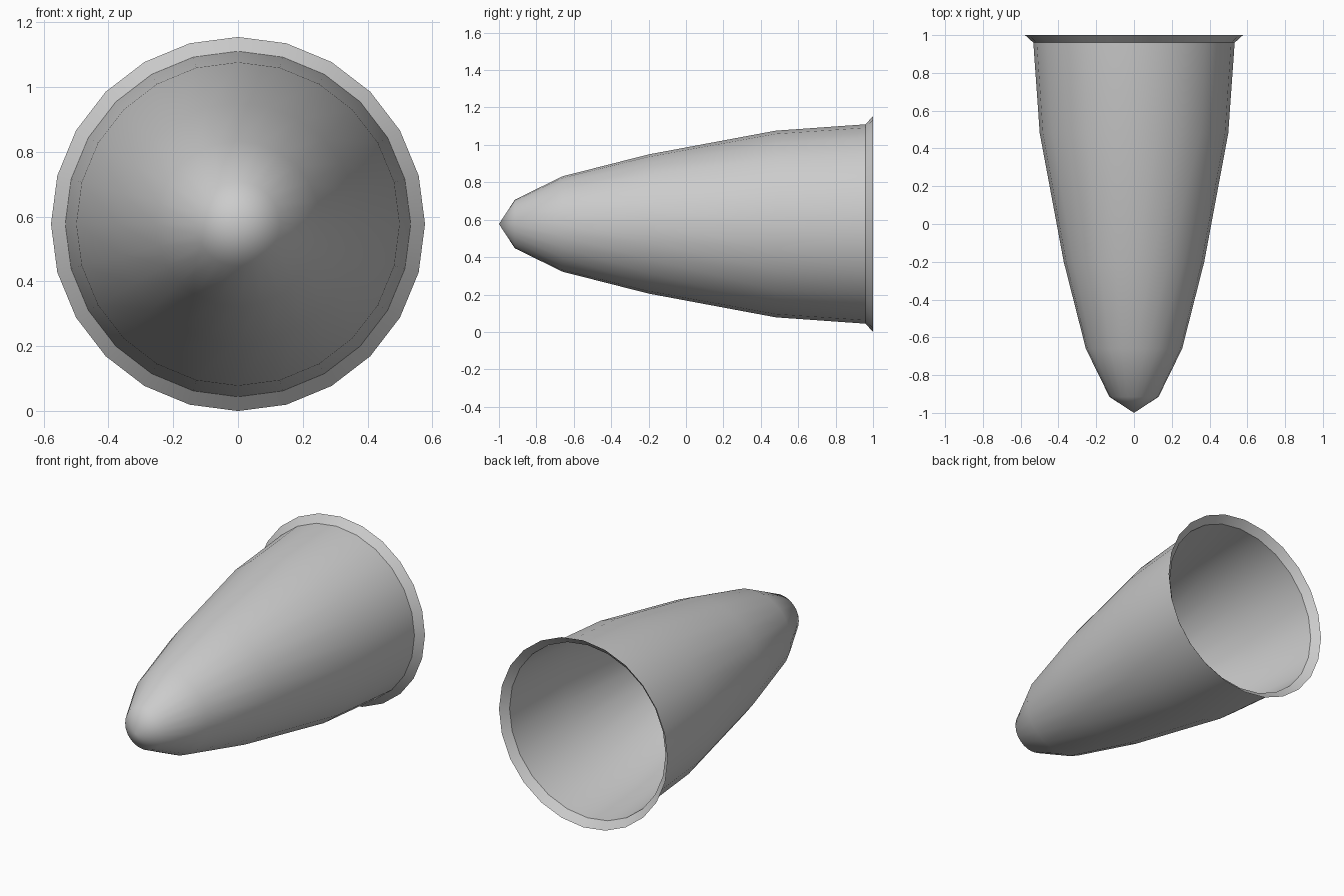
import bpy, bmesh, math

if "Cube" in bpy.data.objects:
    bpy.data.objects.remove(bpy.data.objects["Cube"])

SIDES = 24
CENTRE_Z = 0.577


def lathe(name, profile):
    """Revolve (y, radius) points around the horizontal y axis."""
    bm = bmesh.new()
    rings = []
    for y, r in profile:
        if r == 0:
            rings.append([bm.verts.new((0, y, CENTRE_Z))] * SIDES)
            continue
        rings.append([bm.verts.new((r * math.sin(2 * math.pi * i / SIDES), y,
                                    CENTRE_Z + r * math.cos(2 * math.pi * i / SIDES)))
                      for i in range(SIDES)])
    for a, b in zip(rings, rings[1:]):
        for i in range(SIDES):
            j = (i + 1) % SIDES
            corners = [a[i], a[j], b[j], b[i]]
            bm.faces.new(list(dict.fromkeys(corners)))
    # Point the open sheet's normals away from the axis
    bm.normal_update()
    for f in bm.faces:
        c = f.calc_center_median()
        if f.normal.x * c.x + f.normal.z * (c.z - CENTRE_Z) < 0:
            f.normal_flip()
    mesh = bpy.data.meshes.new(name)
    bm.to_mesh(mesh)
    bm.free()
    obj = bpy.data.objects.new(name, mesh)
    bpy.context.collection.objects.link(obj)
    bpy.ops.object.select_all(action='DESELECT')
    obj.select_set(True)
    bpy.context.view_layer.objects.active = obj
    bpy.ops.object.shade_smooth_by_angle(angle=math.radians(50))
    return obj


# Hollow bullet-shaped shell, tip facing the front
lathe("shell", [(-1, 0), (-0.915, 0.13), (-0.66, 0.255), (-0.2, 0.372),
                (0.48, 0.499), (0.96, 0.533)])

# Flared lip around the open back end
lathe("flared_rim", [(0.96, 0.533), (1.0, 0.577)])
